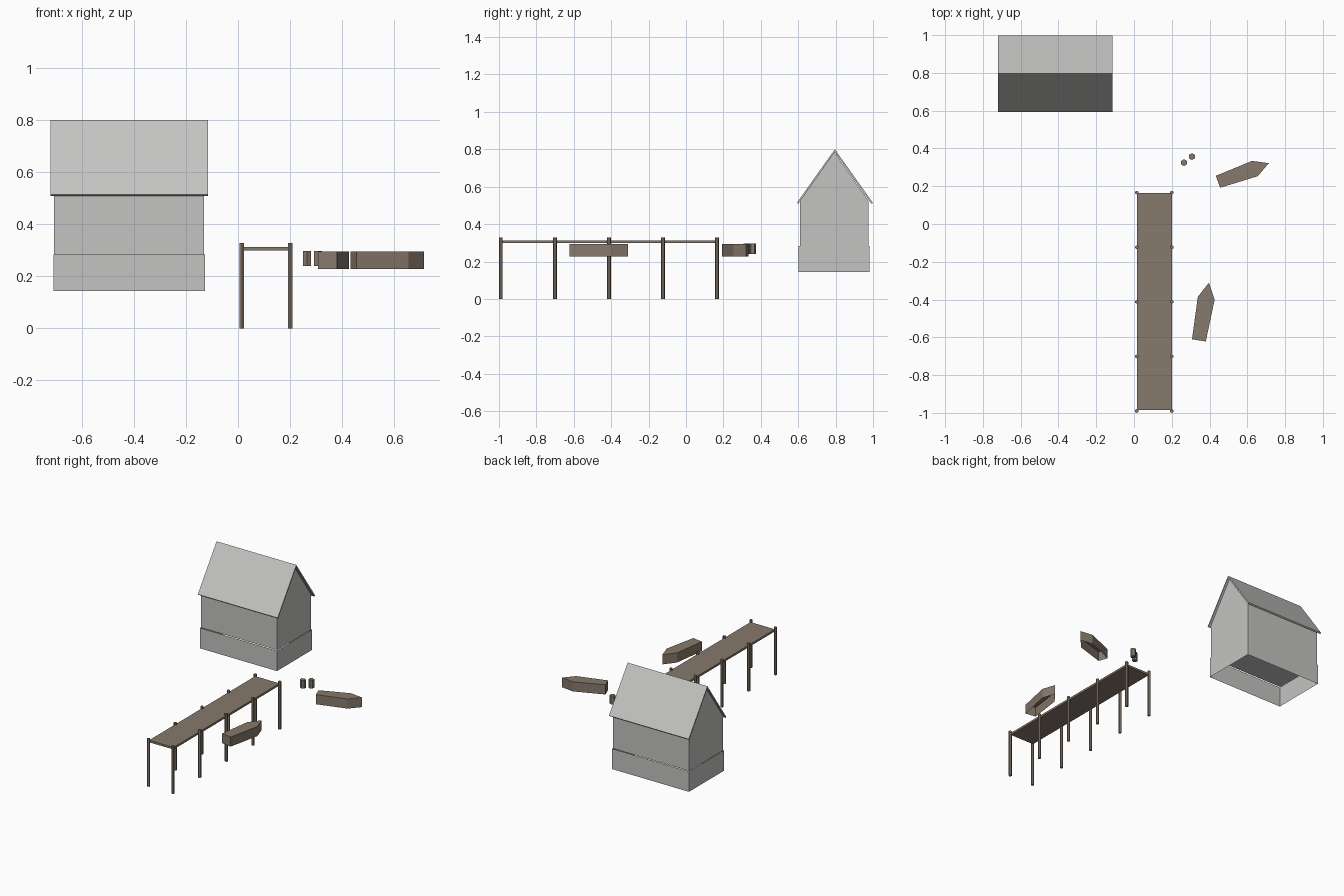
import bpy
import bmesh
import math
from mathutils import Vector

cube = bpy.data.objects.get("Cube")
if cube:
    bpy.data.objects.remove(cube)


def material(name, color):
    mat = bpy.data.materials.new(name)
    mat.use_nodes = True
    mat.diffuse_color = (*color, 1)
    bsdf = mat.node_tree.nodes["Principled BSDF"]
    bsdf.inputs["Base Color"].default_value = (*color, 1)
    bsdf.inputs["Roughness"].default_value = 0.9
    return mat


WOOD = material("weathered wood", (0.24, 0.192, 0.15))
STONE = material("pale grey", (0.55, 0.55, 0.54))


def prism(name, outline, direction, mat, start_cap=True, end_cap=True):
    """Sweep a 3D outline along a direction, leaving either end open if asked."""
    bm = bmesh.new()
    a = [bm.verts.new(p) for p in outline]
    b = [bm.verts.new(Vector(p) + Vector(direction)) for p in outline]
    n = len(a)
    for i in range(n):
        j = (i + 1) % n
        bm.faces.new((a[i], a[j], b[j], b[i]))
    if start_cap:
        bm.faces.new(a[::-1])
    if end_cap:
        bm.faces.new(b)
    bmesh.ops.recalc_face_normals(bm, faces=bm.faces)
    mesh = bpy.data.meshes.new(name)
    bm.to_mesh(mesh)
    bm.free()
    mesh.materials.append(mat)
    obj = bpy.data.objects.new(name, mesh)
    bpy.context.collection.objects.link(obj)
    return obj


def box(name, x0, x1, y0, y1, z0, z1, mat, **caps):
    outline = [(x0, y0, z0), (x1, y0, z0), (x1, y1, z0), (x0, y1, z0)]
    return prism(name, outline, (0, 0, z1 - z0), mat, **caps)


def hex_post(name, x, y, z0, z1, r):
    ring = [(x + r * math.sin(k * math.pi / 3), y + r * math.cos(k * math.pi / 3), z0)
            for k in range(6)]
    return prism(name, ring, (0, 0, z1 - z0), WOOD)


# House: open foundation skirt, gabled body, folded roof
MID = 0.796
box("house_foundation", -0.709, -0.126, 0.602, 0.980, 0.143, 0.283, STONE,
    start_cap=False, end_cap=False)

body = [(-0.183, 0.283), (0.183, 0.283), (0.183, 0.526), (0, 0.787), (-0.183, 0.526)]
prism("house_body", [(-0.707, MID - 0.004 + y, z) for y, z in body], (0.577, 0, 0), STONE)

roof = [(-0.203, 0.514), (0, 0.80), (0.203, 0.514),
        (0.196, 0.508), (0, 0.786), (-0.196, 0.508)]
prism("house_roof", [(-0.72, MID + y, z) for y, z in roof], (0.605, 0, 0), STONE)

# Pier: long deck between two rows of posts
box("pier_deck", 0.015, 0.20, -0.985, 0.165, 0.299, 0.313, WOOD)
for side, x in (("right", 0.015), ("left", 0.20)):
    for i in range(5):
        hex_post(f"pier_post_{side}_{i + 1}", x, -0.99 + i * 0.289, 0, 0.327, 0.01)

# Mooring stumps on the shore
hex_post("stump_1", 0.265, 0.325, 0.24, 0.297, 0.018)
hex_post("stump_2", 0.307, 0.357, 0.24, 0.297, 0.018)

# Upturned boats, hollow underneath
boats = [
    [(0.307, -0.61), (0.38, -0.622), (0.427, -0.40), (0.397, -0.31), (0.338, -0.385)],
    [(0.433, 0.255), (0.456, 0.192), (0.655, 0.253), (0.714, 0.322), (0.625, 0.334)],
]
for i, plan in enumerate(boats):
    prism(f"boat_{i + 1}", [(x, y, 0.228) for x, y in plan], (0, 0, 0.066), WOOD,
          start_cap=False)
